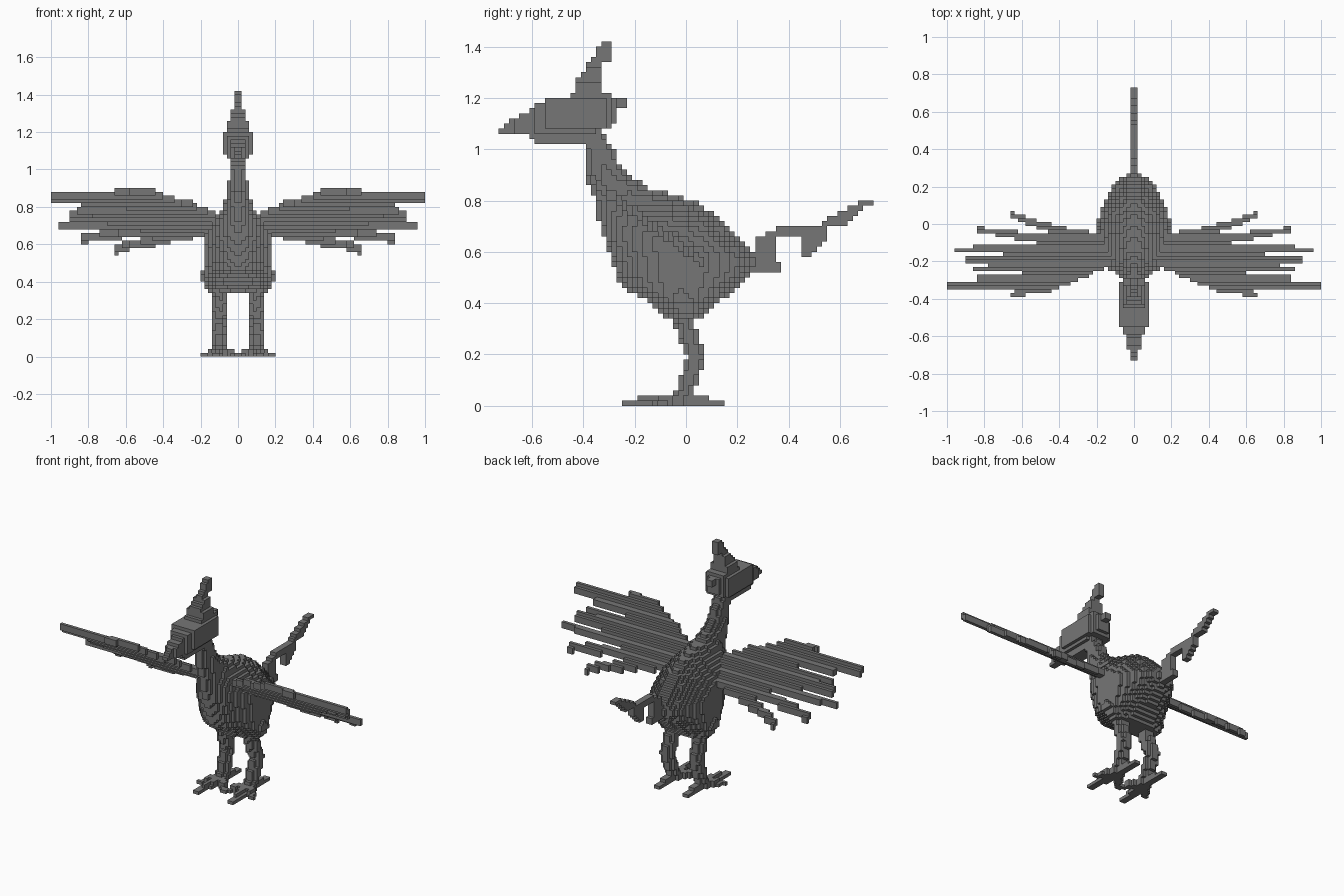
import bpy
import bmesh
from mathutils import Vector

CELL = 0.02

start_cube = bpy.data.objects.get("Cube")
if start_cube:
    bpy.data.objects.remove(start_cube, do_unlink=True)

grey = bpy.data.materials.new("dark_grey")
grey.use_nodes = True
shade = (0.18, 0.18, 0.18, 1)
grey.diffuse_color = shade
grey.node_tree.nodes["Principled BSDF"].inputs["Base Color"].default_value = shade


# Helpers: profile lookup, polygon test and tapered strokes
def lookup(table, key):
    """Interpolate the rows of a table whose first column is the key."""
    if key <= table[0][0]:
        return table[0][1:]
    for low, high in zip(table, table[1:]):
        if key <= high[0]:
            t = (key - low[0]) / (high[0] - low[0])
            return [a + (b - a) * t for a, b in zip(low[1:], high[1:])]
    return table[-1][1:]


def in_polygon(points, u, v):
    inside = False
    previous = points[-1]
    for point in points:
        (a, b), (c, d) = previous, point
        if (b > v) != (d > v) and u < a + (v - b) * (c - a) / (d - b):
            inside = not inside
        previous = point
    return inside


def in_stroke(path, radius, tip_radius, point):
    """True near a polyline whose radius narrows towards its end."""
    spans = len(path) - 1
    for i in range(spans):
        start, end = Vector(path[i]), Vector(path[i + 1])
        along = end - start
        offset = Vector(point) - start
        t = max(0, min(1, offset.dot(along) / along.length_squared))
        limit = radius + (tip_radius - radius) * (i + t) / spans
        if (offset - along * t).length <= limit:
            return True
    return False


# Body and neck: height, front, back, half width
BODY = [
    (0.33, -0.06, 0.06, 0.15), (0.37, -0.11, 0.10, 0.18),
    (0.41, -0.16, 0.14, 0.20), (0.45, -0.23, 0.19, 0.19),
    (0.50, -0.27, 0.24, 0.19), (0.56, -0.29, 0.28, 0.19),
    (0.60, -0.30, 0.26, 0.19), (0.65, -0.32, 0.21, 0.18),
    (0.70, -0.33, 0.17, 0.16), (0.75, -0.35, 0.11, 0.12),
    (0.80, -0.36, 0.03, 0.08), (0.85, -0.375, -0.14, 0.065),
    (0.90, -0.385, -0.23, 0.055), (0.95, -0.385, -0.26, 0.048),
    (1.00, -0.40, -0.28, 0.045), (1.08, -0.40, -0.33, 0.045),
]


def body(x, y, z):
    front, back, width = lookup(BODY, z)
    reach = abs(2 * y - front - back) / (back - front)
    return reach ** 1.7 + (abs(x) / width) ** 1.7 <= 1


# Head: beak, crest and nape in one side outline
HEAD = [
    (-0.74, 1.06), (-0.70, 1.10), (-0.60, 1.16), (-0.52, 1.20),
    (-0.44, 1.21), (-0.43, 1.26), (-0.38, 1.33), (-0.33, 1.42),
    (-0.29, 1.42), (-0.29, 1.34), (-0.32, 1.33), (-0.32, 1.22),
    (-0.27, 1.20), (-0.23, 1.20), (-0.23, 1.17), (-0.27, 1.17),
    (-0.27, 1.11), (-0.30, 1.08), (-0.34, 1.08), (-0.34, 1.02),
    (-0.58, 1.02), (-0.60, 1.05),
]
HEAD_BY_HEIGHT = [(1.02, 0.035), (1.06, 0.055), (1.10, 0.085), (1.17, 0.085),
                  (1.21, 0.06), (1.27, 0.05), (1.33, 0.025)]
HEAD_BY_DEPTH = [(-0.72, 0.02), (-0.62, 0.04), (-0.52, 0.085),
                 (-0.34, 0.085), (-0.26, 0.03)]


def head(x, y, z):
    width = min(lookup(HEAD_BY_HEIGHT, z)[0], lookup(HEAD_BY_DEPTH, y)[0])
    return abs(x) < width and in_polygon(HEAD, y, z)


# Tail: thin ragged plume
TAIL = [
    (0.22, 0.52), (0.37, 0.52), (0.37, 0.56), (0.35, 0.58),
    (0.36, 0.65), (0.45, 0.66), (0.46, 0.59), (0.49, 0.59),
    (0.56, 0.66), (0.56, 0.70), (0.62, 0.70), (0.70, 0.77),
    (0.73, 0.79), (0.73, 0.81), (0.70, 0.81), (0.63, 0.77),
    (0.56, 0.74), (0.53, 0.71), (0.38, 0.71), (0.27, 0.65),
    (0.27, 0.60), (0.22, 0.60),
]


def tail(x, y, z):
    return abs(x) < CELL and in_polygon(TAIL, y, z)


# Wings: a sloping sheet of separate feathers, seen in plan
FEATHERS = [
    ([(0.15, -0.09), (0.40, -0.04), (0.66, 0.05)], 0.035, 0.014),
    ([(0.15, -0.11), (0.50, -0.08), (0.83, -0.03)], 0.035, 0.014),
    ([(0.15, -0.14), (0.60, -0.13), (0.95, -0.14)], 0.04, 0.014),
    ([(0.15, -0.16), (0.60, -0.18), (0.90, -0.19)], 0.04, 0.014),
    ([(0.15, -0.18), (0.60, -0.23), (0.85, -0.24)], 0.04, 0.014),
    ([(0.15, -0.19), (0.50, -0.28), (0.83, -0.29)], 0.04, 0.014),
    ([(0.15, -0.20), (0.45, -0.32), (0.99, -0.33)], 0.035, 0.016),
    ([(0.25, -0.25), (0.45, -0.34), (0.65, -0.375)], 0.03, 0.014),
]


def wing(x, y, z):
    sheet = 0.85 - 0.74 * (y + 0.33)
    if x < 0.08 or abs(z - sheet) > CELL:
        return False
    return any(in_stroke(path, wide, tip, (x, y)) for path, wide, tip in FEATHERS)


# Legs and toes
LEG = [(0.095, -0.01, 0.35), (0.095, 0.01, 0.27), (0.105, 0.04, 0.19),
       (0.10, 0.01, 0.10), (0.10, -0.02, 0.02)]
TOES = [(0.12, -0.24), (0.18, -0.12), (0.01, -0.13), (0.10, 0.13)]


def leg(x, y, z):
    if in_stroke(LEG, 0.04, 0.032, (x, y, z)):
        return True
    if z > 2 * CELL:
        return False
    # Toes shorten in the upper layer
    reach = 1 if z < CELL else 0.7
    ankle = Vector((0.10, -0.02))
    return any(in_stroke([ankle, ankle.lerp(Vector(toe), reach)], 0.03, 0.015, (x, y))
               for toe in TOES)


def cells_of(shape, low, high, side=1):
    """Collect the grid cells whose centres lie inside a shape."""
    found = set()
    ranges = [range(round(a / CELL), round(b / CELL)) for a, b in zip(low, high)]
    for i in ranges[0]:
        for j in ranges[1]:
            for k in ranges[2]:
                if shape(side * (i + 0.5) * CELL, j * CELL, (k + 0.5) * CELL):
                    found.add((i, j, k))
    return found


parts = {
    "body": cells_of(body, (-0.24, -0.44, 0.34), (0.24, 0.32, 1.08)),
    "head": cells_of(head, (-0.12, -0.76, 1), (0.12, -0.2, 1.44)),
    "tail": cells_of(tail, (-0.04, 0.2, 0.5), (0.04, 0.76, 0.84)),
    "left_wing": cells_of(wing, (0, -0.44, 0.5), (1, 0.12, 1)),
    "right_wing": cells_of(wing, (-1, -0.44, 0.5), (0, 0.12, 1), -1),
    "left_leg": cells_of(leg, (0, -0.3, 0), (0.24, 0.2, 0.38)),
    "right_leg": cells_of(leg, (-0.24, -0.3, 0), (0, 0.2, 0.38), -1),
}
filled = set().union(*parts.values())


def build_blocks(name, cells):
    """Make a blocky mesh from the exposed faces of the cells."""
    bm = bmesh.new()
    corners = {}

    def corner(key):
        if key not in corners:
            i, j, k = key
            corners[key] = bm.verts.new((i * CELL, (j - 0.5) * CELL, k * CELL))
        return corners[key]

    for cell in sorted(cells):
        for axis in range(3):
            for step in (0, 1):
                neighbour = list(cell)
                neighbour[axis] += 2 * step - 1
                if tuple(neighbour) in filled:
                    continue
                ring = []
                for u, v in ((0, 0), (1, 0), (1, 1), (0, 1)):
                    key = list(cell)
                    key[axis] += step
                    key[(axis + 1) % 3] += u
                    key[(axis + 2) % 3] += v
                    ring.append(corner(tuple(key)))
                bm.faces.new(ring if step else ring[::-1])
    mesh = bpy.data.meshes.new(name)
    bm.to_mesh(mesh)
    bm.free()
    mesh.materials.append(grey)
    bpy.context.collection.objects.link(bpy.data.objects.new(name, mesh))


for part_name, part_cells in parts.items():
    build_blocks(part_name, part_cells)
